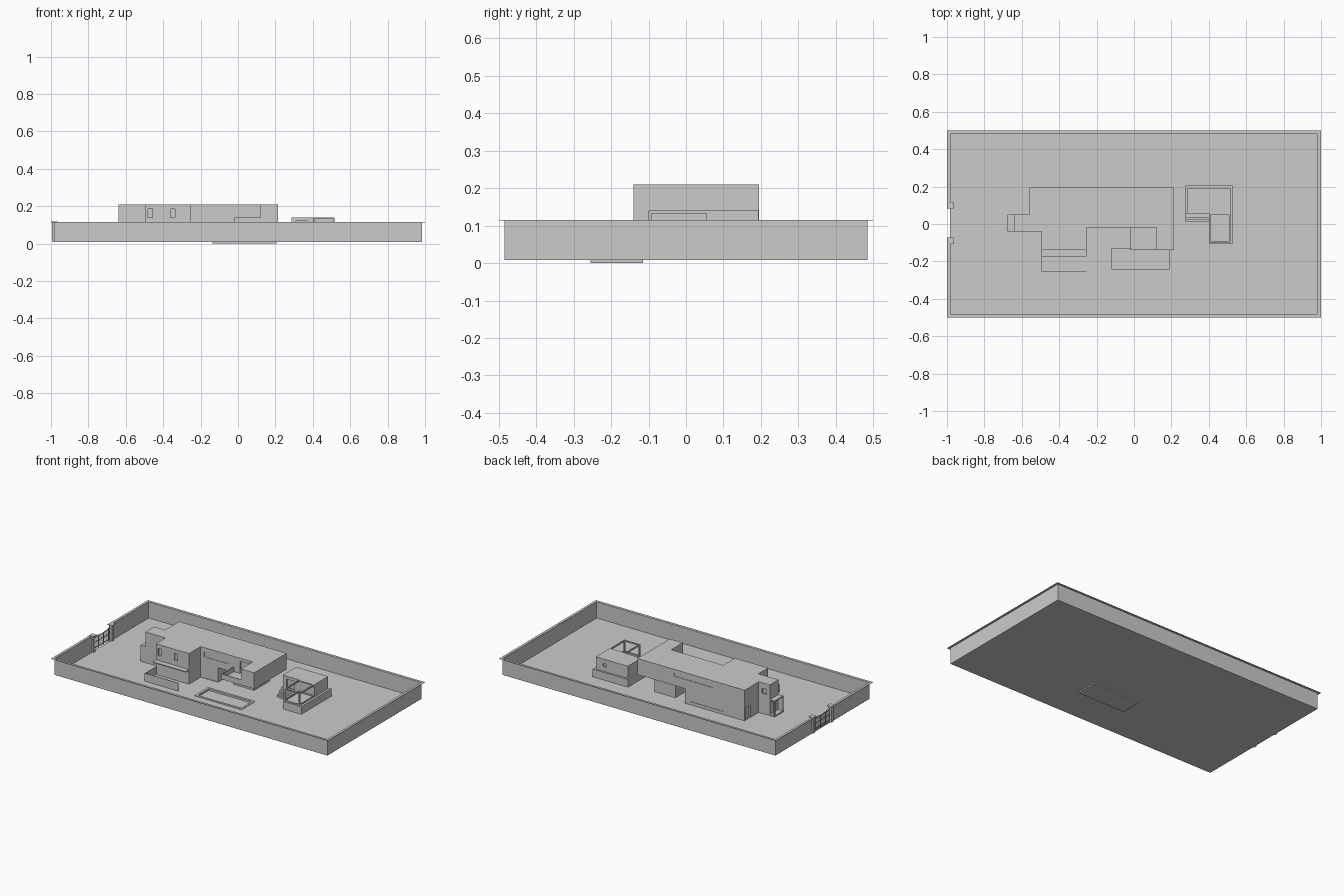
import bpy, bmesh
from mathutils import Matrix

G = 0.01      # ground level
F = 0.105     # upper floor level
TOP = 0.21    # main roof


def prism(name, pts, z0, z1):
    """Extrude a plan outline from z0 to z1."""
    bm = bmesh.new()
    face = bm.faces.new([bm.verts.new((x, y, z0)) for x, y in pts])
    ext = bmesh.ops.extrude_face_region(bm, geom=[face])
    for v in ext["geom"]:
        if isinstance(v, bmesh.types.BMVert):
            v.co.z = z1
    bmesh.ops.recalc_face_normals(bm, faces=bm.faces)
    me = bpy.data.meshes.new(name)
    bm.to_mesh(me)
    bm.free()
    ob = bpy.data.objects.new(name, me)
    bpy.context.collection.objects.link(ob)
    return ob


def box(name, x0, x1, y0, y1, z0, z1):
    return prism(name, [(x0, y0), (x1, y0), (x1, y1), (x0, y1)], z0, z1)


def cut(target, cutter):
    """Subtract a cutter and remove it."""
    mod = target.modifiers.new("cut", "BOOLEAN")
    mod.object = cutter
    mod.operation = "DIFFERENCE"
    mod.solver = "EXACT"
    bpy.context.view_layer.objects.active = target
    bpy.ops.object.modifier_apply(modifier=mod.name)
    bpy.data.objects.remove(cutter)


def cut_box(target, *b):
    cut(target, box("cutter", *b))


def ring(name, x0, x1, y0, y1, w, z0, z1):
    """Rectangular frame lying flat."""
    ob = box(name, x0, x1, y0, y1, z0, z1)
    cut_box(ob, x0 + w, x1 - w, y0 + w, y1 - w, z0 - 0.01, z1 + 0.01)
    return ob


# Ground and sunken pool
ground = box("ground", -0.985, 0.985, -0.485, 0.485, G - 0.002, G)
cut_box(ground, -0.12, 0.19, -0.24, -0.13, -0.1, 0.1)
box("pool_floor", -0.135, 0.205, -0.255, -0.115, 0, 0.002)
ring("pool_walls", -0.135, 0.205, -0.255, -0.115, 0.015, 0.001, G)
ring("pool_rim", -0.135, 0.205, -0.255, -0.115, 0.015, G, G + 0.004)

# Boundary wall with flat coping and gate opening
wall = ring("boundary_wall", -0.985, 0.985, -0.485, 0.485, 0.003, G, 0.114)
coping = ring("wall_coping", -1, 1, -0.5, 0.5, 0.016, 0.1135, 0.115)
for ob in (wall, coping):
    cut_box(ob, -1.1, -0.9, -0.09, 0.1, G + 0.0005, 0.2)

# Gate posts, caps and bars
for y in (-0.09, 0.1):
    box("gate_post", -0.994, -0.972, y - 0.011, y + 0.011, G, 0.113)
    box("gate_post_cap", -1, -0.966, y - 0.017, y + 0.017, 0.113, 0.117)
for z in (0.025, 0.06, 0.09):
    box("gate_rail", -0.985, -0.981, -0.079, 0.089, z, z + 0.004)
for i in range(13):
    y = -0.072 + i * 0.0128
    top = 0.105 - 0.012 * (1 - abs(i - 6) / 6)
    box("gate_bar", -0.985, -0.982, y, y + 0.003, G + 0.005, top)

# House floors
upper = prism("upper_floor", [(-.56, .195), (.215, .195), (.215, -.14), (.12, -.14),
                              (.12, -.02), (-.255, -.02), (-.255, -.14), (-.495, -.14),
                              (-.495, -.04), (-.64, -.04), (-.64, .05), (-.56, .05)], F, TOP)
lower = prism("lower_floor", [(-.56, .195), (-.13, .195), (-.13, -.02), (-.255, -.02),
                              (-.255, -.14), (-.495, -.14), (-.495, -.04), (-.56, -.04)], G, F)
box("lower_core", -0.04, 0.11, 0.01, 0.165, G, F)
box("entrance_hall", -0.64, -0.55, -0.04, 0.05, G, F)

# Front wing windows, long strip windows, balcony doors
for x in (-0.478, -0.36):
    cut_box(upper, x - 0.002, x + 0.022, -0.15, -0.13, 0.138, 0.185)
cut_box(upper, 0.03, 0.1, -0.03, -0.012, 0.112, 0.19)
cut_box(upper, -0.23, -0.05, -0.03, -0.017, 0.15, 0.18)
cut_box(upper, -0.33, -0.05, 0.192, 0.2, 0.165, 0.185)
cut_box(upper, -0.615, -0.585, 0.04, 0.06, 0.14, 0.175)
cut_box(lower, -0.41, -0.16, 0.192, 0.2, 0.03, 0.085)
cut_box(lower, -0.24, -0.145, -0.03, -0.017, 0.012, 0.085)
cut_box(lower, -0.57, -0.55, 0.135, 0.185, 0.012, 0.09)

# Balcony floor and parapet
box("balcony_floor", -0.02, 0.12, -0.14, -0.02, F, F + 0.005)
box("balcony_parapet_front", -0.02, 0.12, -0.14, -0.136, F, 0.14)
box("balcony_parapet_side", -0.02, -0.016, -0.14, -0.02, F, 0.14)

# Entrance porch
box("porch_roof", -0.675, -0.64, -0.04, 0.05, 0.108, 0.115)
box("porch_side", -0.675, -0.64, -0.04, -0.035, G, 0.108)
box("porch_post", -0.675, -0.668, 0.043, 0.05, G, 0.108)
box("porch_step", -0.675, -0.64, -0.035, 0.05, G, 0.018)

# Front terrace with canopy and low walls
box("terrace_canopy", -0.495, -0.255, -0.175, -0.14, 0.1, 0.106)
box("terrace_wall_front", -0.495, -0.255, -0.255, -0.251, G, 0.062)
box("terrace_wall_side", -0.495, -0.491, -0.255, -0.14, G, 0.062)

# Pavilion base and steps
prism("pavilion_base", [(.275, .205), (.275, .055), (.4, .055), (.4, -.105),
                        (.53, -.105), (.53, .205)], G, 0.06)
for i in range(3):
    box("pavilion_step", 0.275, 0.4, 0.01 + i * 0.013, 0.055, G, G + 0.0125 * (i + 1))

# Pavilion room with round window
room = box("pavilion_room", 0.285, 0.515, 0.055, 0.193, 0.06, 0.14)
bm = bmesh.new()
bmesh.ops.create_cone(bm, cap_ends=True, segments=20, radius1=0.013, radius2=0.013, depth=0.02,
                      matrix=Matrix.Translation((0.45, 0.195, 0.1)) @ Matrix.Rotation(1.5707963, 4, "X"))
me = bpy.data.meshes.new("round_cutter")
bm.to_mesh(me)
bm.free()
disc = bpy.data.objects.new("round_cutter", me)
bpy.context.collection.objects.link(disc)
cut(room, disc)
cut_box(room, 0.31, 0.37, 0.05, 0.065, 0.062, 0.12)

# Open pergola: beams, posts and low rail
ring("pergola_beams", 0.4, 0.515, -0.1, 0.056, 0.008, 0.132, 0.14)
ring("pergola_rail", 0.4, 0.515, -0.1, 0.056, 0.005, 0.06, 0.068)
for x in (0.4, 0.507):
    box("pergola_post", x, x + 0.008, -0.1, -0.092, 0.06, 0.133)
